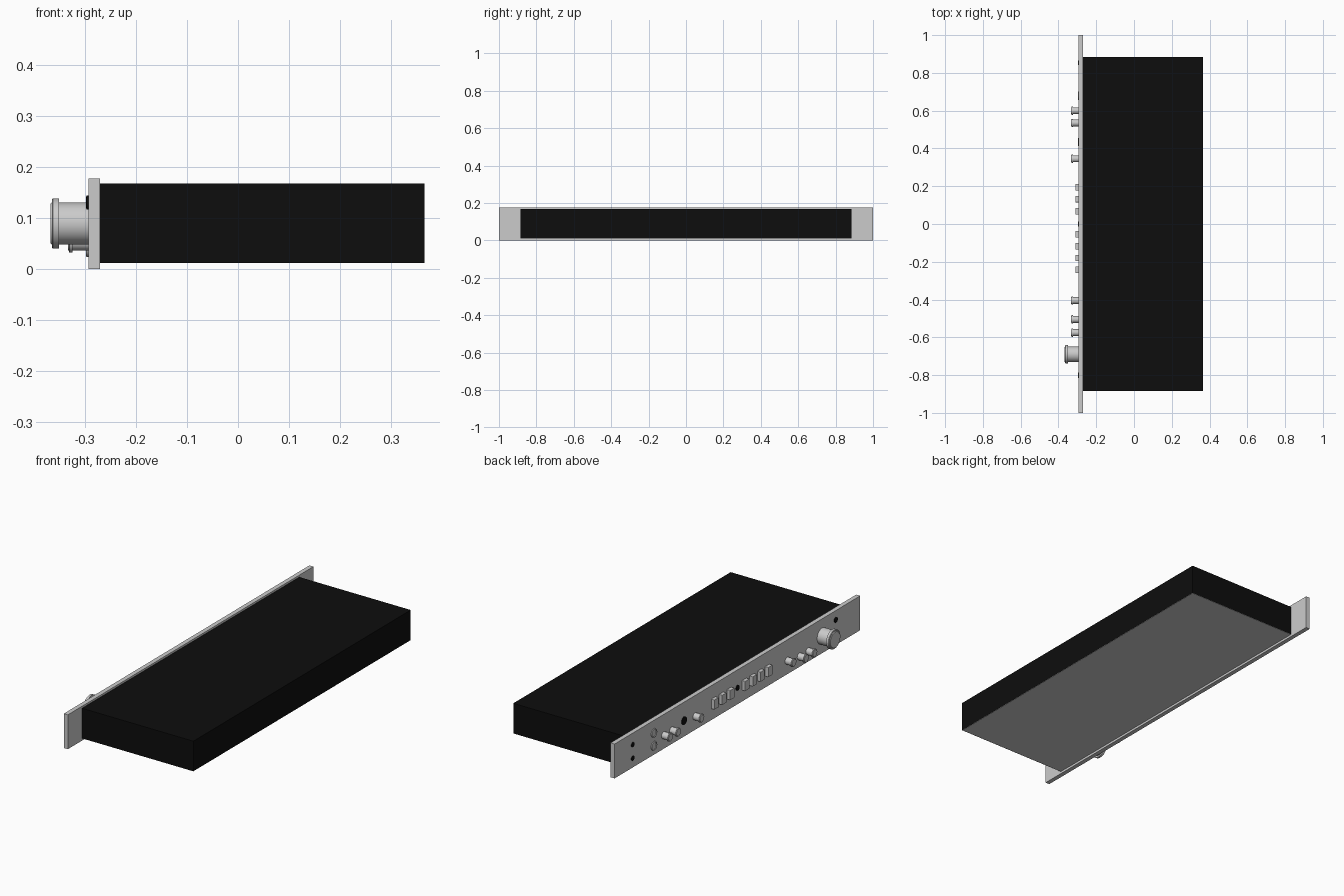
import bpy, bmesh, math

if "Cube" in bpy.data.objects:
    bpy.data.objects.remove(bpy.data.objects["Cube"])

FACE = -0.293  # x of the front plate's outer surface

black = bpy.data.materials.new("black_paint")
black.diffuse_color = (0.004, 0.004, 0.004, 1)
black.use_nodes = True
black.node_tree.nodes["Principled BSDF"].inputs["Base Color"].default_value = black.diffuse_color


def finish(name, bm, mat=None, smooth=False, bevel=0):
    bmesh.ops.recalc_face_normals(bm, faces=bm.faces)
    me = bpy.data.meshes.new(name)
    bm.to_mesh(me)
    bm.free()
    ob = bpy.data.objects.new(name, me)
    bpy.context.collection.objects.link(ob)
    if mat:
        me.materials.append(mat)
    if bevel:
        mod = ob.modifiers.new("bevel", 'BEVEL')
        mod.width = bevel
        mod.segments = 2
    if smooth:
        bpy.ops.object.select_all(action='DESELECT')
        bpy.context.view_layer.objects.active = ob
        ob.select_set(True)
        bpy.ops.object.shade_smooth_by_angle(angle=math.radians(35))
    return ob


def box(name, x, y, z, mat=None, bevel=0, open_bottom=False):
    bm = bmesh.new()
    bmesh.ops.create_cube(bm, size=1)
    for v in bm.verts:
        for i, (lo, hi) in enumerate((x, y, z)):
            v.co[i] = lo if v.co[i] < 0 else hi
    if open_bottom:
        bm.normal_update()
        low = [f for f in bm.faces if f.normal.z < -0.9]
        bmesh.ops.delete(bm, geom=low, context='FACES_ONLY')
    return finish(name, bm, mat, bevel=bevel)


def turned(name, y, z, profile, mat=None, sides=32):
    """Turn (distance out of the plate, radius) points about an axis along x."""
    bm = bmesh.new()
    rings = []
    for d, r in profile:
        rings.append([bm.verts.new((FACE - d,
                                    y + r * math.cos(2 * math.pi * k / sides),
                                    z + r * math.sin(2 * math.pi * k / sides)))
                      for k in range(sides)])
    for a, b in zip(rings, rings[1:]):
        for k in range(sides):
            n = (k + 1) % sides
            bm.faces.new((a[k], a[n], b[n], b[k]))
    bm.faces.new(rings[-1])
    return finish(name, bm, mat, smooth=True)


# Chassis: front plate, black cover and grey underside
box("front_plate", (FACE, -0.27), (-1, 1), (0, 0.177))
box("chassis_cover", (-0.27, 0.365), (-0.885, 0.885), (0.012, 0.167), black, open_bottom=True)
box("bottom_plate", (-0.27, 0.364), (-0.884, 0.884), (0.0115, 0.0145))

# Large volume knob with a flanged, slightly chamfered end
turned("volume_knob", -0.69, 0.089,
       [(0, 0.041), (0.057, 0.041), (0.057, 0.049), (0.069, 0.049),
        (0.071, 0.047), (0.071, 0.042), (0.074, 0.039)], sides=48)

# Small control knobs
knobs = [(0.60, 0.07), (0.535, 0.07), (0.345, 0.07),
         (-0.405, 0.07), (-0.505, 0.054), (-0.575, 0.054)]
for i, (y, z) in enumerate(knobs):
    turned(f"small_knob_{i + 1}", y, z,
           [(0, 0.018), (0.031, 0.018), (0.031, 0.022), (0.037, 0.022),
            (0.038, 0.021), (0.038, 0.018), (0.040, 0.017)])

# Push buttons in two banks
for i, y in enumerate((0.195, 0.132, 0.067, -0.055, -0.117, -0.18, -0.243)):
    box(f"push_button_{i + 1}", (FACE - 0.018, FACE + 0.002),
        (y - 0.017, y + 0.017), (0.058, 0.108), bevel=0.001)

# Pair of jack sockets: raised ring around a recessed plug
for i, z in enumerate((0.112, 0.046)):
    turned(f"jack_socket_{i + 1}", 0.68, z,
           [(0, 0.023), (0.004, 0.022), (0.004, 0.018), (0.001, 0.017)])

# Black round sensors, lamps and small sockets
dots = [("left_socket_upper", 0.853, 0.118, 0.012),
        ("left_socket_lower", 0.853, 0.048, 0.012),
        ("round_window", 0.435, 0.082, 0.021),
        ("centre_lamp", 0.0, 0.085, 0.014),
        ("power_lamp", -0.80, 0.13, 0.014)]
for name, y, z, r in dots:
    turned(name, y, z, [(0, r), (0.003, r), (0.004, r * 0.85)], black, 24)
